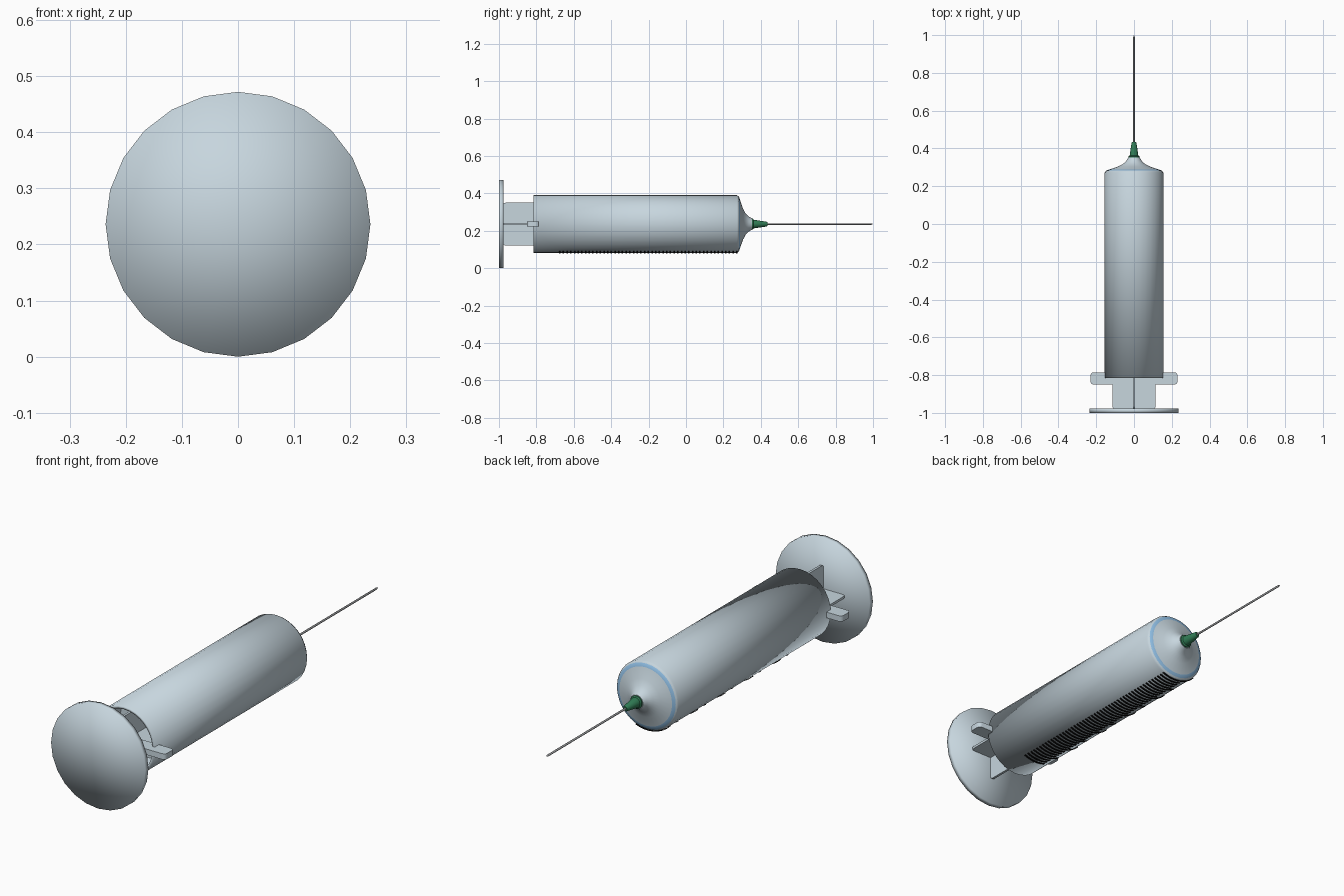
import bpy, bmesh, math

cube = bpy.data.objects.get("Cube")
if cube:
    bpy.data.objects.remove(cube, do_unlink=True)

AXIS_Z = 0.236


def material(name, rgb):
    m = bpy.data.materials.new(name)
    m.use_nodes = True
    color = (*rgb, 1.0)
    m.diffuse_color = color
    m.node_tree.nodes["Principled BSDF"].inputs["Base Color"].default_value = color
    return m


PLASTIC = material("pale plastic", (0.57, 0.67, 0.73))
LIQUID = material("light blue liquid", (0.28, 0.52, 0.78))
GREEN = material("green hub", (0.03, 0.2, 0.09))
STEEL = material("grey steel", (0.33, 0.34, 0.35))
BLACK = material("black ink", (0.005, 0.005, 0.005))


def finish(name, bm, mats, smooth=None):
    """Turn a bmesh into an object lying on the long axis."""
    bmesh.ops.recalc_face_normals(bm, faces=bm.faces[:])
    mesh = bpy.data.meshes.new(name)
    bm.to_mesh(mesh)
    bm.free()
    ob = bpy.data.objects.new(name, mesh)
    bpy.context.collection.objects.link(ob)
    ob.location.z = AXIS_Z
    for m in mats:
        mesh.materials.append(m)
    bpy.ops.object.select_all(action='DESELECT')
    ob.select_set(True)
    bpy.context.view_layer.objects.active = ob
    if smooth == 'ALL':
        bpy.ops.object.shade_smooth()
    elif smooth:
        bpy.ops.object.shade_smooth_by_angle(angle=math.radians(smooth))
    return ob


def lathe(name, profile, mats, sides=24, smooth=40):
    """Spin a (radius, y) profile around the long axis."""
    bm = bmesh.new()
    verts = [bm.verts.new((0, y, r)) for r, y in profile]
    edges = [bm.edges.new(pair) for pair in zip(verts, verts[1:])]
    bmesh.ops.spin(bm, geom=verts + edges, cent=(0, 0, 0), axis=(0, 1, 0),
                   angle=math.tau, steps=sides)
    bmesh.ops.remove_doubles(bm, verts=bm.verts[:], dist=0.0001)
    return finish(name, bm, mats, smooth)


def plate(name, x, y0, y1, thick, corner, upright=False):
    """Flat bar with rounded corners, lying flat or standing on edge."""
    bm = bmesh.new()
    bmesh.ops.create_cube(bm, size=1)
    for v in bm.verts:
        v.co = (v.co.x * 2 * x, (y0 + y1) / 2 + v.co.y * (y1 - y0), v.co.z * thick)
    ends = [e for e in bm.edges if abs(e.verts[0].co.z - e.verts[1].co.z) > thick / 2]
    bmesh.ops.bevel(bm, geom=ends, offset=corner, segments=3, profile=0.5, affect='EDGES')
    if upright:
        for v in bm.verts:
            v.co = (-v.co.z, v.co.y, v.co.x)
    return finish(name, bm, [PLASTIC], 40)


# Plunger: thumb disc, crossed ribs and the stopper inside the barrel
lathe("thumb_disc", [(0, -1), (0.236, -1), (0.236, -0.977), (0, -0.977)],
      [PLASTIC], smooth='ALL')
plate("flat_rib", 0.115, -0.978, -0.6, 0.011, 0.015)
plate("upright_rib", 0.115, -0.978, -0.6, 0.011, 0.015, upright=True)
lathe("stopper", [(0, -0.64), (0.143, -0.64), (0.143, -0.6), (0, -0.58)], [PLASTIC])

# Barrel: open tube with smooth rim
lathe("barrel", [(0.143, -0.6), (0.143, -0.815), (0.155, -0.815), (0.155, 0.272),
                 (0.147, 0.282)], [PLASTIC], sides=32, smooth='ALL')

# Nose: concave cone, with the liquid showing as a ring at its wide end
nose = lathe("nose", [(0.152, 0.277), (0.147, 0.283), (0.132, 0.288), (0.085, 0.304),
                      (0.058, 0.318), (0.04, 0.335), (0.031, 0.352), (0, 0.352)],
             [PLASTIC, LIQUID], sides=32)
for face in nose.data.polygons:
    if 0.284 < face.center.y < 0.288:
        face.material_index = 1

# Finger grip across the open end
plate("finger_grip", 0.23, -0.85, -0.785, 0.026, 0.016)

# Needle with its hub
lathe("needle_hub", [(0, 0.342), (0.029, 0.342), (0.029, 0.358), (0.023, 0.362),
                     (0.013, 0.43), (0.01, 0.435), (0, 0.435)], [GREEN])
lathe("needle", [(0, 0.42), (0.0045, 0.42), (0.0045, 0.99), (0, 1)], [STEEL], sides=10)

# Printed scale: curved marks under the barrel, longer at every fifth and tenth
bm = bmesh.new()
COUNT, START, END = 49, -0.675, 0.272
for i in range(COUNT):
    y = END - i * (END - START) / (COUNT - 1)
    reach = -0.11 if i % 10 == 0 else -0.08 if i % 5 == 0 else -0.05
    a0, a1 = math.asin(0.06 / 0.157), math.asin(reach / 0.157)
    steps = 8
    rows = []
    for k in range(steps + 1):
        a = a0 + (a1 - a0) * k / steps
        x, z = 0.157 * math.sin(a), -0.157 * math.cos(a)
        rows.append([bm.verts.new((x, y + d, z)) for d in (-0.004, 0.004)])
    for p, q in zip(rows, rows[1:]):
        bm.faces.new((p[0], p[1], q[1], q[0]))
marks = finish("scale_marks", bm, [BLACK])
solid = marks.modifiers.new("thickness", 'SOLIDIFY')
solid.thickness = 0.003
solid.offset = 0
